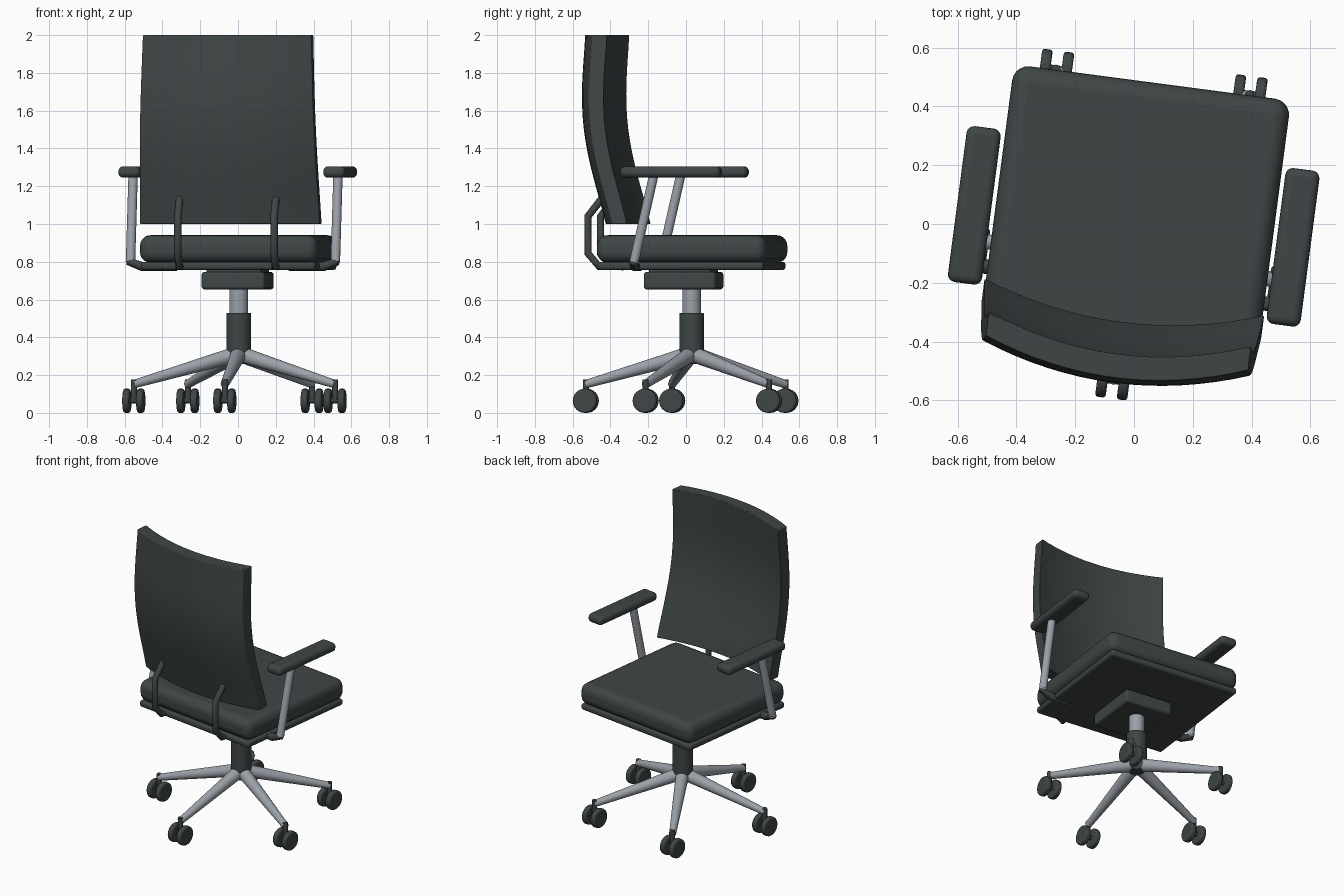
import bpy, bmesh, math
from mathutils import Matrix, Vector

if "Cube" in bpy.data.objects:
    bpy.data.objects.remove(bpy.data.objects["Cube"], do_unlink=True)

# The whole chair is swivelled slightly about the vertical axis
TURN = Matrix.Rotation(math.radians(-7.5), 4, 'Z')


def material(name, colour):
    m = bpy.data.materials.new(name)
    m.use_nodes = True
    m.diffuse_color = colour
    bsdf = next(n for n in m.node_tree.nodes if n.type == 'BSDF_PRINCIPLED')
    bsdf.inputs["Base Color"].default_value = colour
    return m


DARK = material("charcoal", (0.05, 0.06, 0.06, 1))
SILVER = material("silver", (0.33, 0.36, 0.40, 1))


def add_object(name, data, mat, bevel=0, segments=3):
    ob = bpy.data.objects.new(name, data)
    bpy.context.collection.objects.link(ob)
    ob.matrix_world = TURN
    data.materials.clear()
    data.materials.append(mat)
    if bevel:
        mod = ob.modifiers.new("rounded_edges", 'BEVEL')
        mod.width, mod.segments = bevel, segments
        mod.limit_method = 'ANGLE'
        mod.angle_limit = math.radians(40)
    bpy.ops.object.select_all(action='DESELECT')
    ob.select_set(True)
    bpy.context.view_layer.objects.active = ob
    bpy.ops.object.shade_smooth_by_angle(angle=math.radians(40))
    return ob


def finish(name, bm, mat, bevel=0, segments=3):
    bmesh.ops.recalc_face_normals(bm, faces=bm.faces)
    me = bpy.data.meshes.new(name)
    bm.to_mesh(me)
    bm.free()
    return add_object(name, me, mat, bevel, segments)


def box(name, centre, size, mat, bevel, segments=3):
    bm = bmesh.new()
    bmesh.ops.create_cube(bm, size=1, matrix=Matrix.Translation(centre) @ Matrix.Diagonal((*size, 1)))
    return finish(name, bm, mat, bevel, segments)


def rod(name, start, end, r1, r2, mat, bevel=0, sides=24):
    a, b = Vector(start), Vector(end)
    turn = (b - a).to_track_quat('Z', 'Y').to_matrix().to_4x4()
    bm = bmesh.new()
    bmesh.ops.create_cone(bm, cap_ends=True, segments=sides, radius1=r1, radius2=r2,
                          depth=(b - a).length, matrix=Matrix.Translation((a + b) / 2) @ turn)
    return finish(name, bm, mat, bevel)


def tube(name, points, radius, mat):
    cu = bpy.data.curves.new(name, 'CURVE')
    cu.dimensions = '3D'
    cu.bevel_depth, cu.bevel_resolution, cu.use_fill_caps = radius, 4, True
    sp = cu.splines.new('POLY')
    sp.points.add(len(points) - 1)
    for p, co in zip(sp.points, points):
        p.co = (*co, 1)
    tmp = bpy.data.objects.new(name + "_path", cu)
    me = bpy.data.meshes.new_from_object(tmp)
    bpy.data.objects.remove(tmp)
    me.name = name
    return add_object(name, me, mat)


# Seat cushion, pan and tilt mechanism
box("seat_cushion", (0, 0.033, 0.868), (0.95, 0.905, 0.145), DARK, 0.055, 5)
box("seat_pan", (0, 0.03, 0.778), (0.93, 0.885, 0.044), DARK, 0.016)
box("tilt_mechanism", (0, -0.013, 0.7), (0.338, 0.384, 0.092), DARK, 0.015)
box("mechanism_flange", (0, -0.013, 0.75), (0.29, 0.33, 0.03), DARK, 0.004)

# Backrest: a slab bowed both across its width and along its height
PROFILE = [(1.0, -0.25), (1.3, -0.33), (1.6, -0.376), (1.8, -0.374), (2.0, -0.361)]


def edge_depth(z):
    # Smooth interpolation through the side profile
    total = 0
    for i, (zi, yi) in enumerate(PROFILE):
        w = 1
        for j, (zj, _) in enumerate(PROFILE):
            if i != j:
                w *= (z - zj) / (zi - zj)
        total += w * yi
    return total


bm = bmesh.new()
bmesh.ops.create_cube(bm, size=1)
bmesh.ops.subdivide_edges(bm, edges=bm.edges[:], cuts=15, use_grid_fill=True)
for v in bm.verts:
    u, depth, h = v.co.x * 2, v.co.y - 0.5, v.co.z + 0.5
    z = 1 + h
    half = 0.48 - 0.03 * h
    v.co = (u * half, edge_depth(z) + 0.082 * depth - 0.085 * (1 - u * u), z)
finish("backrest", bm, DARK, 0.022)

# Parts repeated on each side
for side, s in (("left", 1), ("right", -1)):
    x = s * 0.257
    tube(f"{side}_back_support",
         [(x, -0.3, 0.775), (x, -0.43, 0.775), (x, -0.49, 0.845),
          (x, -0.49, 1.04), (x, -0.415, 1.135)], 0.02, DARK)
    x = s * 0.547
    box(f"{side}_armrest", (x, -0.008, 1.275), (0.117, 0.535, 0.06), DARK, 0.026, 4)
    rod(f"{side}_arm_post", (x, -0.205, 0.8), (x, -0.1, 1.26), 0.025, 0.025, SILVER)
    tube(f"{side}_arm_bracket",
         [(x, -0.2, 0.815), (x, -0.207, 0.798), (s * 0.485, -0.21, 0.775), (s * 0.3, -0.21, 0.775)],
         0.025, DARK)

# Gas lift column
HUB = Vector((0, 0.03, 0))
rod("gas_lift", HUB + Vector((0, 0, 0.5)), HUB + Vector((0, 0, 0.67)), 0.049, 0.049, SILVER)
rod("column_cover", HUB + Vector((0, 0, 0.32)), HUB + Vector((0, 0, 0.53)), 0.065, 0.065, DARK, 0.004)
rod("base_hub", HUB + Vector((0, 0, 0.26)), HUB + Vector((0, 0, 0.325)), 0.045, 0.063, DARK)

# Five-star base with twin-wheel casters
for k in range(5):
    a = math.radians(270 + 72 * k)
    out = Vector((math.cos(a), math.sin(a), 0))
    tip = HUB + out * 0.565
    rod(f"base_leg_{k + 1}", HUB + out * 0.02 + Vector((0, 0, 0.308)),
        tip + Vector((0, 0, 0.152)), 0.042, 0.022, SILVER)
    rod(f"caster_stem_{k + 1}", tip + Vector((0, 0, 0.06)), tip + Vector((0, 0, 0.178)),
        0.016, 0.016, DARK, 0.003, 16)
    rod(f"caster_axle_{k + 1}", tip + Vector((-0.035, 0, 0.065)), tip + Vector((0.035, 0, 0.065)),
        0.014, 0.014, DARK, 0, 12)
    for n, s in (("a", 1), ("b", -1)):
        c = tip + Vector((s * 0.037, 0, 0.064))
        rod(f"caster_wheel_{k + 1}{n}", c - Vector((0.018, 0, 0)), c + Vector((0.018, 0, 0)),
            0.064, 0.064, DARK, 0.01)
